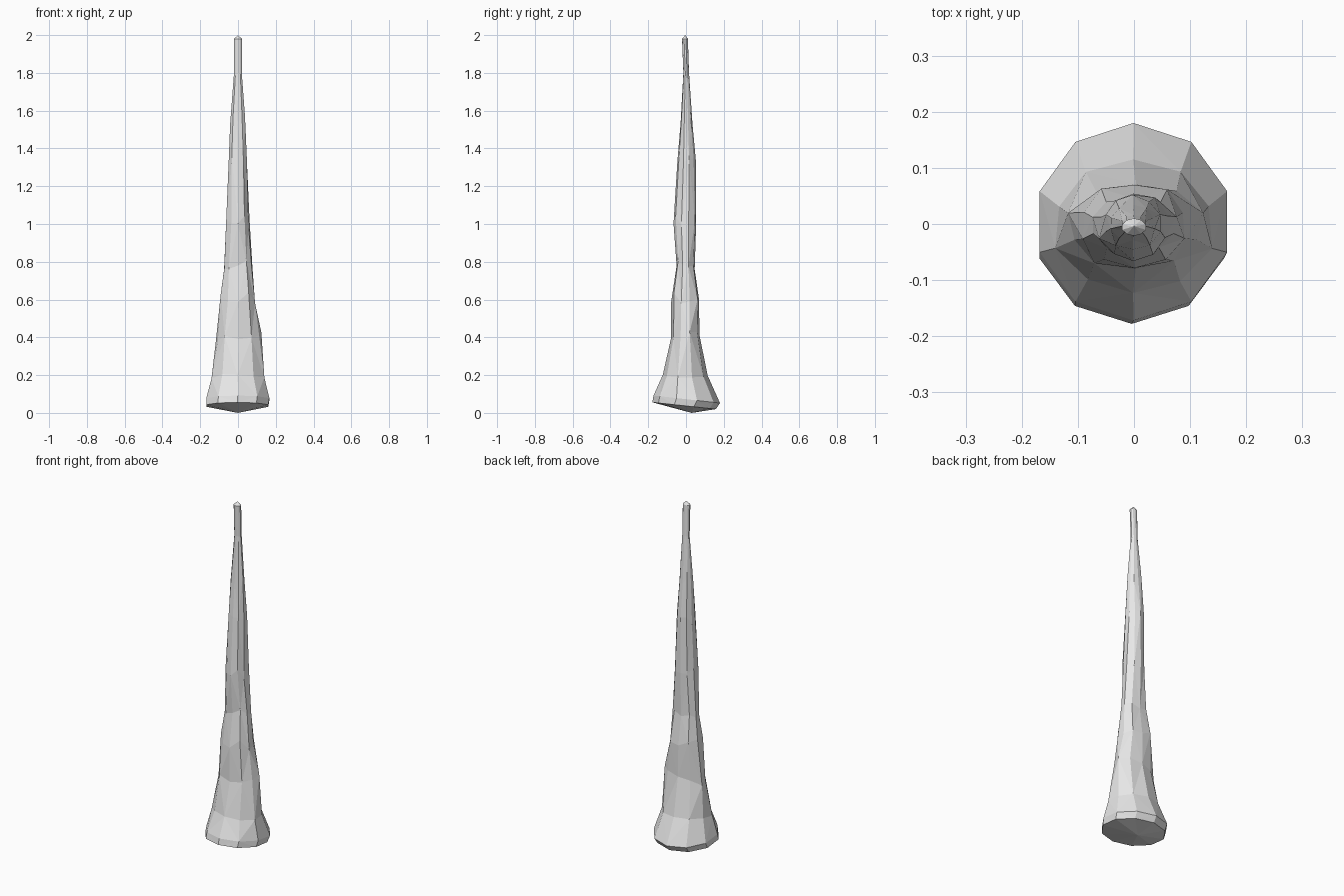
import bpy, bmesh, math, random

random.seed(4)
cube = bpy.data.objects.get("Cube")
if cube:
    bpy.data.objects.remove(cube)

SIDES = 10

# Light grey stone
stone = bpy.data.materials.new("light_grey_stone")
stone.use_nodes = True
colour = (0.8, 0.8, 0.8, 1)
stone.diffuse_color = colour
stone.node_tree.nodes["Principled BSDF"].inputs["Base Color"].default_value = colour

# Cross-sections: height, tilt, left x, right x, front y, back y, roughness
RINGS = [
    (0.038, 0.018, -0.168, 0.160, -0.178, 0.158, 0),
    (0.072, 0.020, -0.168, 0.166, -0.172, 0.180, 0),
    (0.20, 0, -0.137, 0.134, -0.125, 0.115, 0.04),
    (0.40, 0, -0.112, 0.118, -0.083, 0.072, 0.06),
    (0.61, 0, -0.090, 0.092, -0.079, 0.074, 0.06),
    (0.78, 0, -0.076, 0.074, -0.052, 0.047, 0.05),
    (1.02, 0, -0.060, 0.058, -0.068, 0.056, 0.06),
    (1.33, 0, -0.050, 0.046, -0.046, 0.050, 0.05),
    (1.55, 0, -0.040, 0.036, -0.030, 0.033, 0.05),
    (1.80, 0, -0.021, 0.020, -0.014, 0.016, 0),
    (1.98, 0, -0.021, 0.021, -0.021, 0.010, 0),
]

bm = bmesh.new()


def add_ring(z, tilt, x0, x1, y0, y1, rough):
    verts = []
    for i in range(SIDES):
        a = math.pi / 2 + math.tau * i / SIDES
        k = 1 + random.uniform(-rough, rough)
        x = (x0 + x1) / 2 + (x1 - x0) / 2 * k * math.cos(a) / math.cos(math.pi / SIDES)
        y = (y0 + y1) / 2 + (y1 - y0) / 2 * k * math.sin(a)
        dz = random.uniform(-rough, rough) * 0.5
        verts.append(bm.verts.new((x, y, z - tilt * math.sin(a) + dz)))
    return verts


def fan(ring, tip):
    centre = bm.verts.new(tip)
    for i in range(SIDES):
        bm.faces.new((ring[i], ring[(i + 1) % SIDES], centre))


# Tapering shaft, with alternating diagonals for the chiselled look
rings = [add_ring(*r) for r in RINGS]
for n, (low, high) in enumerate(zip(rings, rings[1:])):
    for i in range(SIDES):
        j = (i + 1) % SIDES
        if (i + n) % 2:
            bm.faces.new((low[i], low[j], high[j]))
            bm.faces.new((low[i], high[j], high[i]))
        else:
            bm.faces.new((low[i], low[j], high[i]))
            bm.faces.new((low[j], high[j], high[i]))

# Blunt tip and bulging underside
fan(rings[-1], (0, -0.004, 2.0))
fan(rings[0], (0, 0.03, 0))
bmesh.ops.recalc_face_normals(bm, faces=bm.faces)

mesh = bpy.data.meshes.new("stone_spire")
bm.to_mesh(mesh)
bm.free()
mesh.materials.append(stone)
spire = bpy.data.objects.new("stone_spire", mesh)
bpy.context.collection.objects.link(spire)
